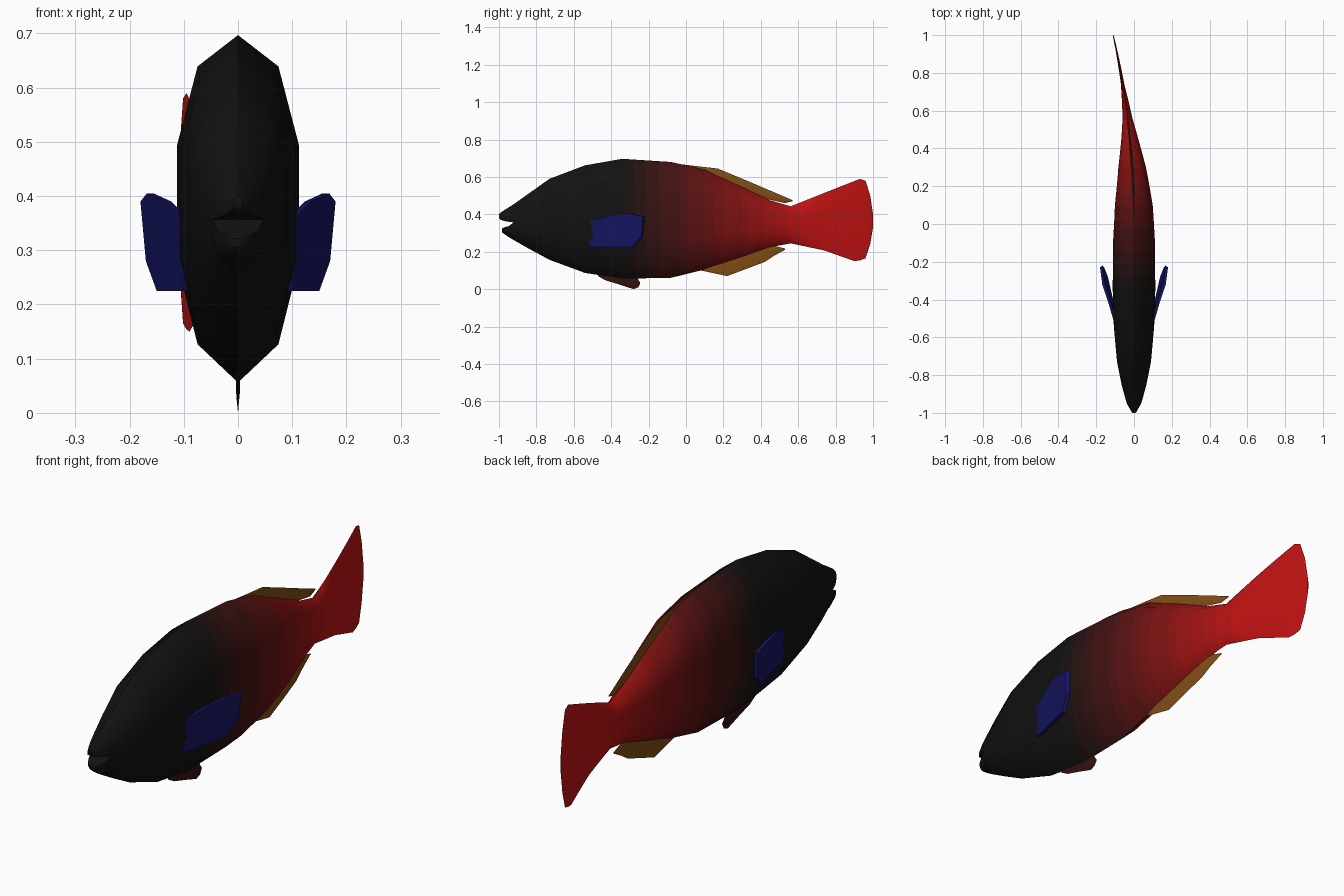
import bpy, bmesh

if "Cube" in bpy.data.objects:
    bpy.data.objects.remove(bpy.data.objects["Cube"])

def material(name, rgb):
    m = bpy.data.materials.new(name)
    m.diffuse_color = (*rgb, 1)
    m.use_nodes = True
    m.node_tree.nodes["Principled BSDF"].inputs["Base Color"].default_value = m.diffuse_color
    return m

BANDS = 16
skin = [material(f"skin_{i}", (0.006 + 0.52 * (i / (BANDS - 1)) ** 1.8, 0.006, 0.006)) for i in range(BANDS)]
gold = material("gold_fin", (0.22, 0.075, 0.008))
blue = material("blue_fin", (0.008, 0.008, 0.13))

def bend(y):
    # sideways sweep of the tail
    return -0.11 * y * y if y > 0 else 0

def finish(name, bm, mats, angle=45):
    bmesh.ops.recalc_face_normals(bm, faces=bm.faces)
    if len(mats) > 1:
        for f in bm.faces:
            t = (f.calc_center_median().y + 0.38) / 1.05
            f.material_index = max(0, min(BANDS - 1, int(t * BANDS)))
    me = bpy.data.meshes.new(name)
    bm.to_mesh(me)
    bm.free()
    ob = bpy.data.objects.new(name, me)
    bpy.context.collection.objects.link(ob)
    for m in mats:
        me.materials.append(m)
    bpy.ops.object.select_all(action='DESELECT')
    ob.select_set(True)
    bpy.context.view_layer.objects.active = ob
    bpy.ops.object.shade_smooth_by_angle(angle=angle * 3.14159 / 180)
    return ob

def loft(name, half, stations, mats, steps=1):
    """Skin mirrored half profiles (x 0..1, height 0..1) along (y, low, high, half width)."""
    ring = half + [(-x, v) for x, v in reversed(half) if x > 0]
    rows = []
    for a, b in zip(stations, stations[1:]):
        for k in range(steps):
            rows.append([p + (q - p) * k / steps for p, q in zip(a, b)])
    rows.append(stations[-1])
    bm = bmesh.new()
    loops = [[bm.verts.new((bend(y) + x * w, y, lo + (hi - lo) * v)) for x, v in ring]
             for y, lo, hi, w in rows]
    n = len(ring)
    for a, b in zip(loops, loops[1:]):
        for i in range(n):
            j = (i + 1) % n
            bm.faces.new((a[i], a[j], b[j], b[i]))
    bm.faces.new(loops[0])
    bm.faces.new(loops[-1])
    return finish(name, bm, mats)

oval = [(0, 1), (.66, .91), (1, .68), (1, .35), (.66, .11), (0, 0)]
jaw = [(0, 1), (.66, .83), (1, .38), (1, 0), (0, 0)]
blade = [(0, 1), (1, .5), (0, 0)]

# Body running into the tail fin
loft("body_and_tail", oval, [
    (-.92, .262, .455, .047), (-.85, .222, .505, .066), (-.73, .157, .59, .09),
    (-.54, .087, .662, .107), (-.34, .056, .697, .113), (-.08, .061, .68, .11),
    (.10, .105, .64, .1), (.3, .17, .55, .073), (.45, .225, .475, .045),
    (.56, .245, .443, .026), (.74, .207, .515, .009), (.9, .15, .578, .005),
    (.93, .154, .59, .004), (.96, .165, .58, .004), (.985, .24, .5, .003),
    (1, .33, .40, .002)], skin, 4)

# Open mouth
loft("upper_jaw", jaw, [(-.92, .357, .455, .047), (-.96, .362, .43, .032),
                        (-.99, .37, .41, .016), (-1, .38, .4, .008)], skin[:1])
loft("lower_jaw", jaw, [(-.92, .358, .262, .047), (-.95, .336, .28, .038),
                        (-.975, .33, .297, .025), (-.985, .322, .306, .012)], skin[:1])

# Thin fins on the centre line
loft("dorsal_fin", blade, [(-.03, .6, .668, .006), (.17, .55, .645, .006),
                           (.35, .5, .57, .006), (.53, .46, .493, .005),
                           (.57, .47, .476, .003)], [gold], 2)
loft("anal_fin", blade, [(.08, .1, .14, .005), (.22, .07, .19, .006),
                         (.42, .145, .235, .006), (.47, .178, .233, .005),
                         (.53, .211, .217, .003)], [gold], 2)
loft("belly_fin", blade, [(-.47, .07, .1, .003), (-.43, .047, .1, .004),
                          (-.36, .026, .1, .004), (-.28, 0, .1, .004),
                          (-.255, .01, .05, .003), (-.245, .03, .036, .002)], [skin[3]])

# Side fins, flared outwards
outline = [(.1, -.54, .355), (.135, -.42, .39), (.168, -.32, .405), (.18, -.23, .39),
           (.17, -.24, .28), (.15, -.29, .225), (.1, -.51, .225)]
for side, label in ((1, "right"), (-1, "left")):
    bm = bmesh.new()
    outer = [bm.verts.new((side * x, y, z)) for x, y, z in outline]
    inner = [bm.verts.new((side * (x - .012), y + .01, z)) for x, y, z in outline]
    bm.faces.new(outer)
    bm.faces.new(inner)
    for i in range(len(outer)):
        j = (i + 1) % len(outer)
        bm.faces.new((outer[i], outer[j], inner[j], inner[i]))
    finish(label + "_side_fin", bm, [blue], 30)
